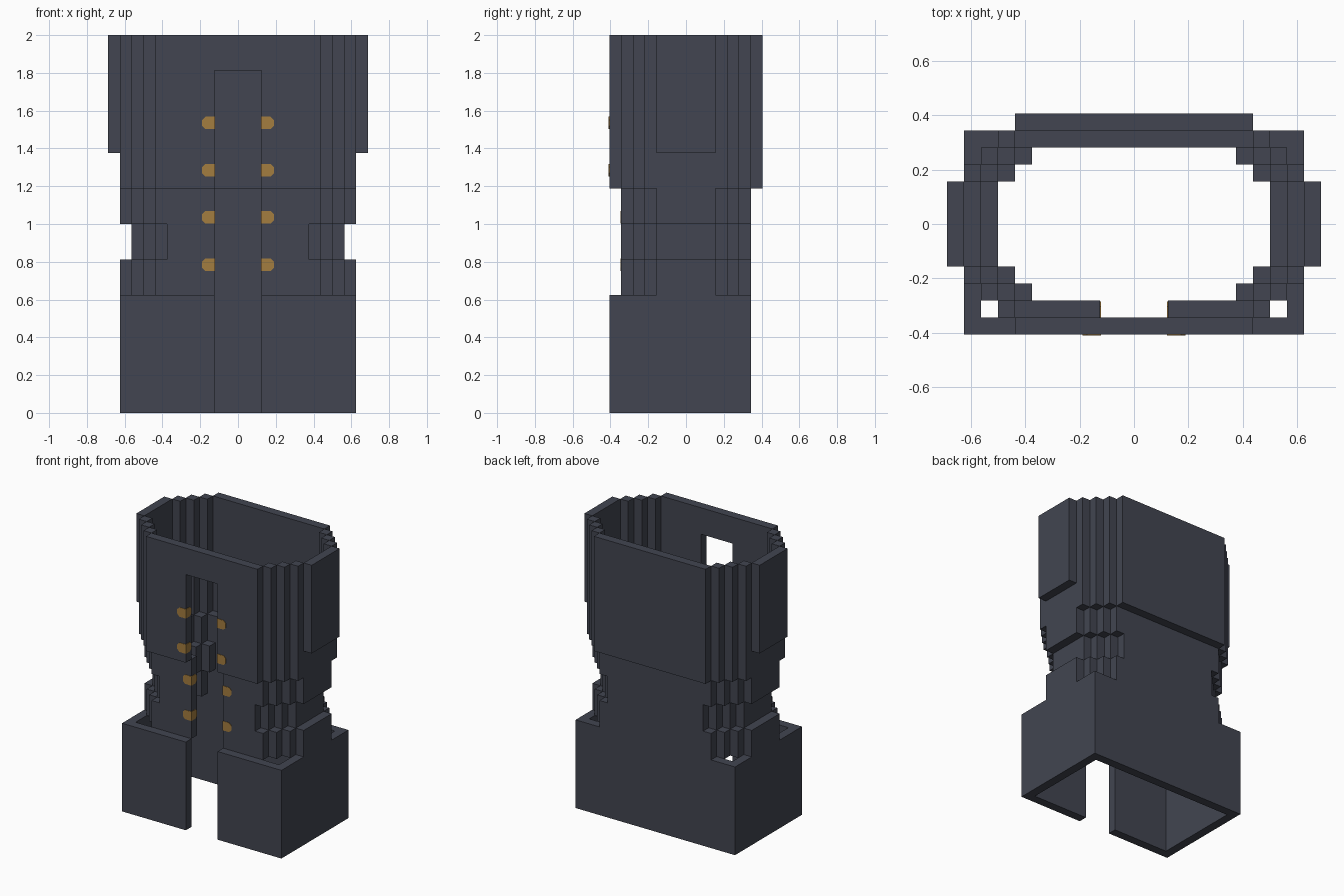
import bpy, bmesh
from mathutils import Matrix, Vector

U = 1 / 16          # block size
GAP = 2 * U         # half width of the front opening
DEPTH = 2.5 * U     # half depth of the side panels

cube = bpy.data.objects.get("Cube")
if cube:
    bpy.data.objects.remove(cube, do_unlink=True)


def make_material(name, rgb):
    mat = bpy.data.materials.new(name)
    mat.use_nodes = True
    mat.diffuse_color = (*rgb, 1)
    bsdf = next(n for n in mat.node_tree.nodes if n.type == 'BSDF_PRINCIPLED')
    bsdf.inputs["Base Color"].default_value = (*rgb, 1)
    return mat


slate = make_material("slate cloth", (0.054, 0.060, 0.082))
brass = make_material("dull brass", (0.37, 0.205, 0.05))


def finish(name, bm, mat):
    bmesh.ops.recalc_face_normals(bm, faces=bm.faces)
    mesh = bpy.data.meshes.new(name)
    bm.to_mesh(mesh)
    bm.free()
    mesh.materials.append(mat)
    obj = bpy.data.objects.new(name, mesh)
    bpy.context.collection.objects.link(obj)
    return obj


def box(bm, x0, x1, y0, y1, z0, z1):
    centre = Vector((x0 + x1, y0 + y1, z0 + z1)) / 2
    size = Matrix.Diagonal((x1 - x0, y1 - y0, z1 - z0, 1))
    bmesh.ops.create_cube(bm, size=1, matrix=Matrix.Translation(centre) @ size)


def both_sides(bm, x0, x1, y0, y1, z0, z1):
    box(bm, x0, x1, y0, y1, z0, z1)
    box(bm, -x1, -x0, y0, y1, z0, z1)


def stepped_ring(name, half, face_y, steps, z0, z1, side_z0, side_z1, gap_top):
    """Wall ring with stair-stepped corners and an opening at the front."""
    bm = bmesh.new()
    box(bm, -half, half, face_y, face_y + U, z0, z1)
    both_sides(bm, GAP, half, -face_y - U, -face_y, z0, z1)
    if gap_top < z1:
        box(bm, -GAP, GAP, -face_y - U, -face_y, gap_top, z1)
    for i in range(steps):
        x, y = half + i * U, face_y - (i + 1) * U
        both_sides(bm, x, x + U, y, y + U, z0, z1)
        both_sides(bm, x, x + U, -y - U, -y, z0, z1)
    x = half + steps * U
    both_sides(bm, x, x + U, -DEPTH, DEPTH, side_z0, side_z1)
    finish(name, bm, slate)


# Square open skirt with a split front
bm = bmesh.new()
top = 10 * U
box(bm, -10 * U, 10 * U, 4.5 * U, 5.5 * U, 0, top)
both_sides(bm, 9 * U, 10 * U, -5.5 * U, 4.5 * U, 0, top)
both_sides(bm, GAP, 10 * U, -6.5 * U, -5.5 * U, 0, top)
finish("skirt", bm, slate)

# Body rings from hips to collar
stepped_ring("hip_ring", 7 * U, 4.5 * U, 2, 10 * U, 13 * U, 10 * U, 13 * U, 13 * U)
stepped_ring("waist_ring", 6 * U, 4.5 * U, 2, 13 * U, 16 * U, 13 * U, 16 * U, 16 * U)
stepped_ring("rib_ring", 7 * U, 4.5 * U, 2, 16 * U, 19 * U, 16 * U, 22 * U, 19 * U)
stepped_ring("chest_ring", 7 * U, 5.5 * U, 3, 19 * U, 32 * U, 22 * U, 32 * U, 29 * U)


# Buttons: thin chamfered plates wrapping the edges of the opening
def plate(bm, place, length, lift):
    h, c = 0.033, 0.017
    outline = [(-lift, -h), (length - c, -h), (length, -h + c),
               (length, h - c), (length - c, h), (-lift, h)]
    face = bm.faces.new([bm.verts.new(place(a, b)) for a, b in outline])
    return face


for row in range(4):
    z = 0.785 + row * 0.25
    front = -6.5 * U if z > 19 * U else -5.5 * U
    for side, label in ((1, "left"), (-1, "right")):
        bm = bmesh.new()
        lift = 0.003
        face = plate(bm, lambda a, b: (side * (GAP + a), front - lift, z + b), 0.065, lift)
        out = bmesh.ops.extrude_face_region(bm, geom=[face])
        moved = [v for v in out["geom"] if isinstance(v, bmesh.types.BMVert)]
        bmesh.ops.translate(bm, verts=moved, vec=(0, 2 * lift, 0))
        face = plate(bm, lambda a, b: (side * (GAP - lift), front + a, z + b), 0.058, lift)
        out = bmesh.ops.extrude_face_region(bm, geom=[face])
        moved = [v for v in out["geom"] if isinstance(v, bmesh.types.BMVert)]
        bmesh.ops.translate(bm, verts=moved, vec=(side * 2 * lift, 0, 0))
        finish(f"{label}_button_{row + 1}", bm, brass)
